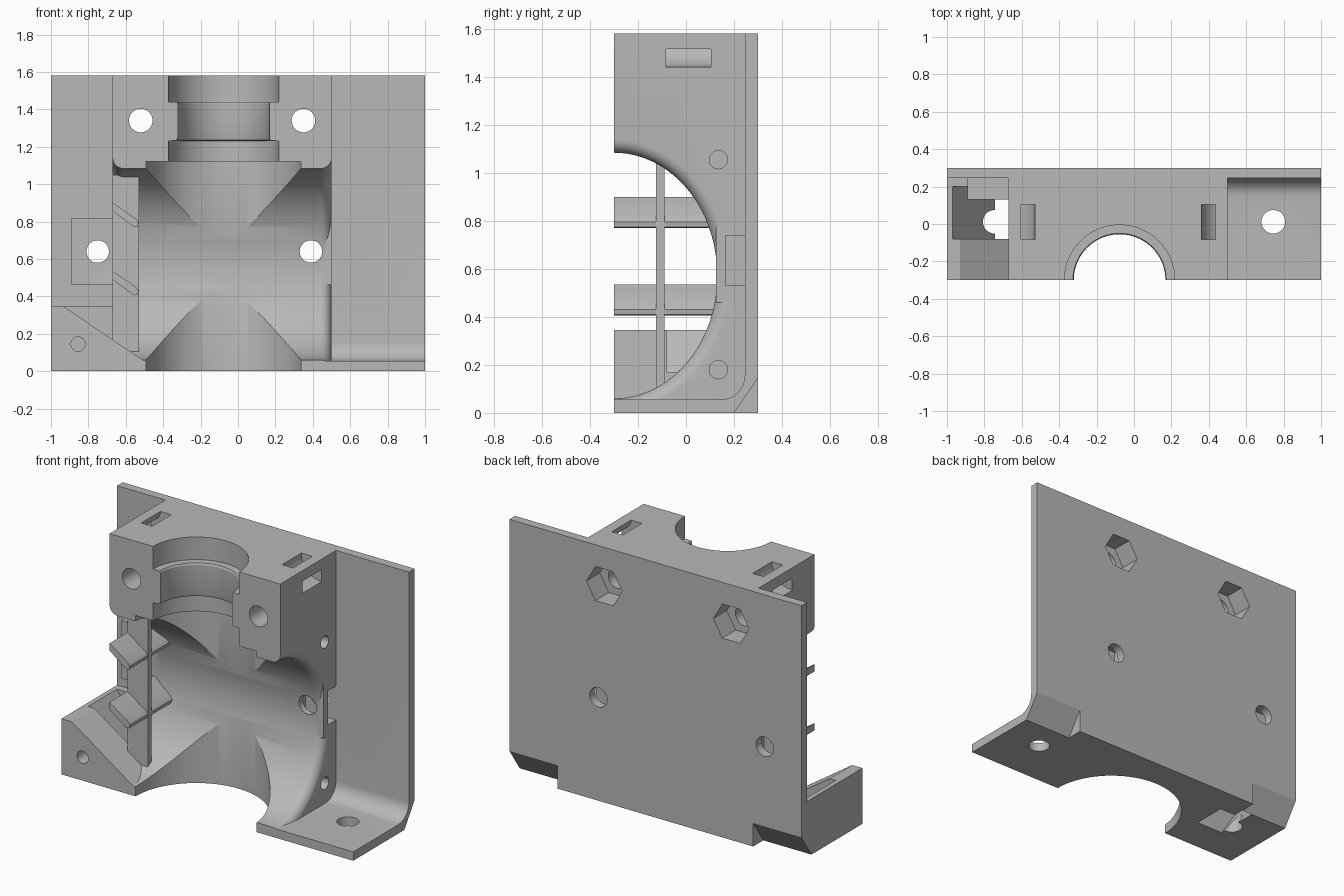
import bpy, bmesh, math
from mathutils import Vector, Matrix

cube = bpy.data.objects.get("Cube")
if cube:
    bpy.data.objects.remove(cube, do_unlink=True)

grey = bpy.data.materials.new("plain grey")
grey.use_nodes = True
COLOUR = (0.48, 0.48, 0.48, 1)
grey.diffuse_color = COLOUR
grey.node_tree.nodes["Principled BSDF"].inputs["Base Color"].default_value = COLOUR


def finish(name, bm):
    bmesh.ops.recalc_face_normals(bm, faces=bm.faces)
    mesh = bpy.data.meshes.new(name)
    bm.to_mesh(mesh)
    bm.free()
    obj = bpy.data.objects.new(name, mesh)
    bpy.context.collection.objects.link(obj)
    mesh.materials.append(grey)
    return obj


def loft(name, rings, closed=False):
    """Skin equal-length rings of points, capping the ends unless closed."""
    bm = bmesh.new()
    rows = [[bm.verts.new(p) for p in ring] for ring in rings]
    n = len(rows[0])
    pairs = list(zip(rows, rows[1:])) + ([(rows[-1], rows[0])] if closed else [])
    for a, b in pairs:
        for i in range(n):
            j = (i + 1) % n
            bm.faces.new((a[i], a[j], b[j], b[i]))
    if not closed:
        bm.faces.new(rows[0])
        bm.faces.new(rows[-1])
    return finish(name, bm)


def prism(name, points, axis, lo, hi):
    """Extrude a 2D outline along x, y or z."""
    place = {"x": lambda p, t: (t, p[0], p[1]),
             "y": lambda p, t: (p[0], t, p[1]),
             "z": lambda p, t: (p[0], p[1], t)}[axis]
    return loft(name, [[place(p, t) for p in points] for t in (lo, hi)])


def box(name, x, y, z):
    return prism(name, [(x[0], y[0]), (x[1], y[0]), (x[1], y[1]), (x[0], y[1])], "z", *z)


def rod(name, centre, r, axis, lo, hi, sides=40):
    turn = [2 * math.pi * i / sides for i in range(sides)]
    pts = [(centre[0] + r * math.cos(a), centre[1] + r * math.sin(a)) for a in turn]
    return prism(name, pts, axis, lo, hi)


def boolean(target, other, op):
    mod = target.modifiers.new("join", "BOOLEAN")
    mod.operation, mod.solver, mod.object = op, "EXACT", other
    bpy.context.view_layer.update()
    deps = bpy.context.evaluated_depsgraph_get()
    mesh = bpy.data.meshes.new_from_object(target.evaluated_get(deps))
    target.modifiers.clear()
    target.data = mesh
    bpy.data.objects.remove(other, do_unlink=True)


def cut(other):
    boolean(body, other, "DIFFERENCE")


def add(other):
    boolean(body, other, "UNION")


LEFT, RIGHT, FRONT, TOP = -0.67, 0.5, -0.3, 1.58
MID = -0.077

# main block
body = box("housing_body", (LEFT, RIGHT), (FRONT, 0.28), (0.01, TOP))

# oval cross bore, flared at both mouths
FLARE = 0.055
steps = [math.pi / 2 * i / 8 for i in range(9)]
right_side = [(RIGHT - FLARE * (1 - math.sin(a)), FLARE * (1 - math.cos(a))) for a in steps]
right_side.append((RIGHT + 0.1, FLARE))
stations = [(LEFT + RIGHT - x, g) for x, g in reversed(right_side)] + right_side


def oval(x, grow):
    turn = [2 * math.pi * i / 96 for i in range(96)]
    return [(x, FRONT + (0.43 + grow) * math.cos(a), 0.572 + (0.512 + grow) * math.sin(a))
            for a in turn]


cut(loft("cross_bore", [oval(x, g) for x, g in stations]))

# back plate and base with a rounded inner corner
corner = [(0.145 + 0.1 * math.sin(a), 0.155 - 0.1 * math.cos(a)) for a in steps]
add(prism("mounting_shell", [(FRONT, 0), (0.3, 0), (0.3, TOP), (0.245, TOP)]
          + corner[::-1] + [(FRONT, 0.055)], "x", -1, 1))

# stepped upright bore
profile = [(0.415, -0.1), (0.415, 1.12), (0.295, 1.12), (0.295, 1.23), (0.25, 1.235),
           (0.245, 1.25), (0.245, 1.43), (0.25, 1.44), (0.295, 1.44), (0.295, 1.7)]
turn = [2 * math.pi * i / 96 for i in range(96)]
cut(loft("upright_bore", [[(MID + r * math.cos(a), FRONT + r * math.sin(a), z)
                           for a in turn] for r, z in profile]))

# lower left wedge, its rear wall and the screw bosses
add(prism("wedge", [(-1, 0), (-0.51, 0), (-0.51, 0.06), (-0.93, 0.345), (-1, 0.345)],
          "y", FRONT, 0.21))
add(box("wedge_rear_wall", (-1, -0.66), (0.2, 0.27), (0, 0.345)))
add(box("left_boss", (-0.89, -0.6), (0.13, 0.27), (0.46, 0.82)))
add(box("right_boss", (0.45, RIGHT), (0.125, 0.27), (0.46, 0.82)))

# sloped pocket and the opening below it
cut(prism("pocket", [(-0.98, 0.36), (-0.73, -0.02), (LEFT, -0.02), (LEFT, 0.36)],
          "y", -0.08, 0.2))
cut(prism("floor_opening", [(-0.72, -0.02), (-0.56, -0.02), (-0.56, 0.07), (-0.72, 0.18)],
          "y", -0.08, 0.13))

# upper screw holes with hexagonal nut recesses
for x in (-0.52, 0.35):
    cut(rod("screw_hole", (x, 1.34), 0.063, "y", -0.5, 0.5))
    cut(rod("nut_recess", (x, 1.34), 0.122, "y", 0.17, 0.5, 6))

# lower screw holes with side nut slots
for x, outer in ((-0.75, -0.89), (0.39, RIGHT)):
    cut(rod("lower_screw_hole", (x, 0.64), 0.06, "y", -0.5, 0.5))
    inner = x + (0.1 if outer < 0 else -0.1)
    ends = sorted((inner, outer + math.copysign(0.05, outer)))
    cut(box("nut_slot", ends, (0.165, 0.245), (0.53, 0.74)))

# base screw holes
for x in (-0.745, 0.745):
    cut(rod("base_hole", (x, 0.012), 0.063, "z", -0.1, 0.4))

# small blind holes
for z in (0.18, 1.055):
    cut(rod("side_hole", (0.135, z), 0.038, "x", 0.3, 0.6))
cut(rod("wedge_hole", (-0.855, 0.145), 0.038, "y", -0.4, -0.1))

# curved tie channels round the top corners
for x, way in ((LEFT, 1), (RIGHT, -1)):
    sweep = [math.radians(-10 + 110 * i / 14) for i in range(15)]
    arc = [(r * math.cos(a), r * math.sin(a)) for r, order in ((0.14, 1), (0.065, -1))
           for a in sweep[::order]]
    cut(prism("tie_channel", [(x + way * p, TOP - q) for p, q in arc], "y", -0.083, 0.105))

# chamfered rear feet
for lo, hi in ((-1.1, LEFT), (-LEFT, 1.1)):
    cut(prism("foot_chamfer", [(0.2, 0), (0.2, -0.1), (0.4, -0.1), (0.4, 0.29), (0.3, 0.145)],
              "x", lo, hi))

# upright rib and slanted slats across the left mouth
rib = box("grille_rib", (LEFT, -0.53), (-0.125, -0.09), (0.095, 1.05))
parts = [body, rib]
for i, z in enumerate((0.405, 0.77)):
    parts.append(prism("grille_slat_%d" % (i + 1),
                       [(LEFT, z + 0.13), (-0.545, z + 0.045), (-0.532, z + 0.025),
                        (-0.535, z + 0.005), (-0.555, z), (LEFT, z + 0.085)],
                       "y", FRONT, 0.15))

# smooth the curved walls and keep the edges crisp
bpy.ops.object.select_all(action="DESELECT")
for obj in parts:
    obj.select_set(True)
bpy.context.view_layer.objects.active = body
bpy.ops.object.shade_smooth_by_angle(angle=math.radians(25))
